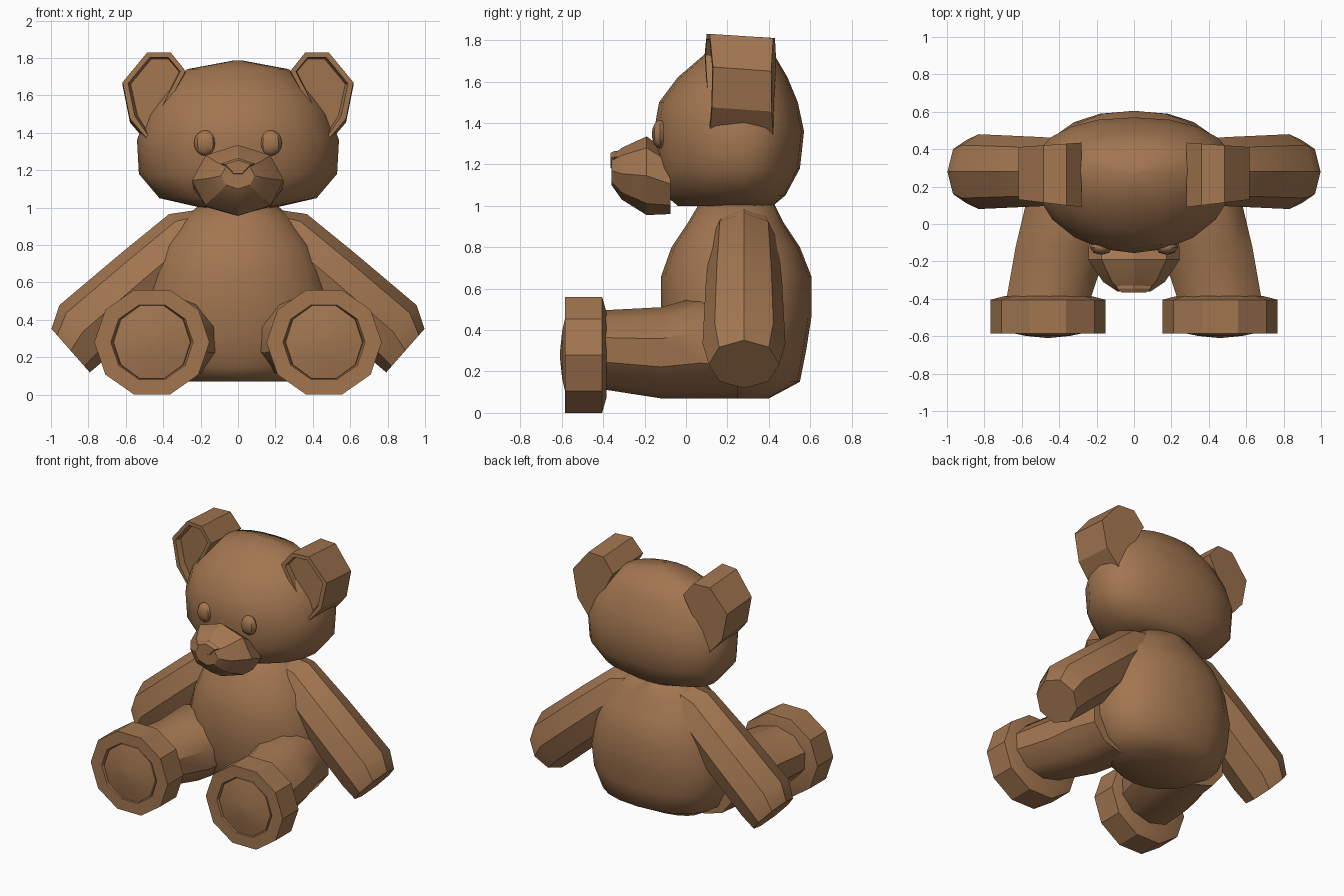
import bpy
import bmesh
from math import cos, sin, tau, radians, copysign
from mathutils import Vector

cube = bpy.data.objects.get("Cube")
if cube:
    bpy.data.objects.remove(cube, do_unlink=True)

COLOUR = (0.36, 0.18, 0.08, 1)
fur = bpy.data.materials.new("brown_fur")
fur.use_nodes = True
fur.diffuse_color = COLOUR
fur.node_tree.nodes["Principled BSDF"].inputs["Base Color"].default_value = COLOUR

X, Y, Z = Vector((1, 0, 0)), Vector((0, 1, 0)), Vector((0, 0, 1))


def finish(name, bm, angle):
    bmesh.ops.recalc_face_normals(bm, faces=bm.faces)
    mesh = bpy.data.meshes.new(name)
    bm.to_mesh(mesh)
    bm.free()
    obj = bpy.data.objects.new(name, mesh)
    bpy.context.collection.objects.link(obj)
    mesh.materials.append(fur)
    bpy.ops.object.select_all(action="DESELECT")
    obj.select_set(True)
    bpy.context.view_layer.objects.active = obj
    if angle:
        bpy.ops.object.shade_smooth_by_angle(angle=radians(angle))


def loft_mesh(rings):
    """Skin a list of equally long point rings and cap both ends."""
    bm = bmesh.new()
    rows = [[bm.verts.new(p) for p in ring] for ring in rings]
    n = len(rows[0])
    for a, b in zip(rows, rows[1:]):
        for i in range(n):
            j = (i + 1) % n
            bm.faces.new((a[i], a[j], b[j], b[i]))
    bm.faces.new(rows[0])
    bm.faces.new(rows[-1])
    return bm


def ellipse(centre, u, v, n, phase=0.0):
    return [Vector(centre) + u * cos(tau * (i + phase) / n) + v * sin(tau * (i + phase) / n)
            for i in range(n)]


def egg(z, rx, front, back, mid, n=20):
    """Horizontal ring with its own front and back radii, a little square behind."""
    ring = []
    for i in range(n):
        c, s = cos(tau * i / n), sin(tau * i / n)
        if s > 0:
            c, s = copysign(abs(c) ** 0.88, c), s ** 0.88
        ring.append((rx * c, mid + s * (back - mid if s > 0 else mid - front), z))
    return ring


# Body and head: height, half width, front, back
body = [(0.07, 0.30, 0.0, 0.40), (0.15, 0.43, -0.06, 0.55), (0.30, 0.50, -0.10, 0.58),
        (0.46, 0.51, -0.12, 0.605), (0.66, 0.46, -0.12, 0.605), (0.80, 0.40, -0.07, 0.55),
        (0.92, 0.31, 0.01, 0.47), (1.02, 0.20, 0.07, 0.42)]
head = [(1.0, 0.20, -0.04, 0.42), (1.05, 0.42, -0.10, 0.48), (1.18, 0.53, -0.14, 0.55),
        (1.36, 0.54, -0.155, 0.57), (1.50, 0.49, -0.13, 0.54), (1.62, 0.42, -0.04, 0.49),
        (1.74, 0.27, 0.10, 0.42), (1.785, 0.03, 0.22, 0.28)]
finish("body", loft_mesh([egg(*r, mid=0.25) for r in body]), 60)
finish("head", loft_mesh([egg(*r, mid=0.28) for r in head]), 60)

# Snout: depth, half width, bottom, top
snout = [(-0.075, 0.24, 0.96, 1.25), (-0.19, 0.245, 0.955, 1.335), (-0.31, 0.165, 1.03, 1.28),
         (-0.36, 0.09, 1.10, 1.24)]
finish("snout", loft_mesh([ellipse((0, y, (lo + hi) / 2), X * w, Z * (hi - lo) / 2, 8)
                           for y, w, lo, hi in snout]), 25)

# Nose
outline = [(-0.09, 1.235), (0, 1.265), (0.09, 1.235), (0.03, 1.17), (-0.03, 1.17)]
finish("nose", loft_mesh([[(x * k, y, 1.22 + (z - 1.22) * k) for x, z in outline]
                          for y, k in ((-0.27, 1), (-0.345, 1), (-0.365, 0.75))]), 0)

EAR = [(0.28, 1.73), (0.36, 1.83), (0.485, 1.83), (0.617, 1.67), (0.578, 1.475), (0.48, 1.36)]

for side, s in (("left", 1), ("right", -1)):
    # Ear tapering outward, with a sunken front panel
    bm = loft_mesh([[(s * x, y + (x - 0.28) * taper, z - drop) for x, z in EAR]
                    for y, taper, drop in ((0.09, 0.12, 0), (0.435, -0.07, 0.02))])
    bmesh.ops.recalc_face_normals(bm, faces=bm.faces)
    panel = min(bm.faces, key=lambda f: f.calc_center_median().y)
    bmesh.ops.inset_region(bm, faces=[panel], thickness=0.03)
    bmesh.ops.inset_region(bm, faces=[panel], thickness=0.01, depth=-0.04)
    finish(side + "_ear", bm, 25)

    # Eye
    bm = bmesh.new()
    bmesh.ops.create_uvsphere(bm, u_segments=8, v_segments=8, radius=1)
    for v in bm.verts:
        v.co = Vector((s * 0.175, -0.125, 1.345)) + v.co * Vector((0.06, 0.04, 0.068))
    finish(side + "_eye", bm, 35)

    # Arm: rings square to the slope, as x, z, half thickness, half depth
    slope = Vector((0.66 * s, 0, 0.75))
    arm = [(0.10, 0.92, 0.10, 0.13), (0.25, 0.83, 0.18, 0.165), (0.50, 0.62, 0.185, 0.185),
           (0.83, 0.335, 0.19, 0.20), (0.895, 0.235, 0.155, 0.17)]
    finish(side + "_arm", loft_mesh([ellipse((s * x, 0.28, z), slope * t, Y * d, 8)
                                     for x, z, t, d in arm]), 30)

    # Leg: depth, centre x, centre z, half width, half height
    leg = [(0.25, 0.32, 0.29, 0.24, 0.22), (0.07, 0.335, 0.317, 0.265, 0.247),
           (-0.12, 0.385, 0.29, 0.26, 0.22), (-0.41, 0.46, 0.305, 0.235, 0.19)]
    finish(side + "_leg", loft_mesh([ellipse((s * x, y, z), X * w, Z * h, 10, 0.5)
                                     for y, x, z, w, h in leg]), 38)

    # Foot disc with a recessed rim
    foot = [(-0.385, 0.23), (-0.405, 0.308), (-0.585, 0.308), (-0.585, 0.22), (-0.565, 0.21)]
    finish(side + "_foot", loft_mesh([ellipse((s * 0.46, y, 0.28), X * r, Z * r * 0.957, 10)
                                      for y, r in foot]), 25)

    # Domed sole pad
    pad = [(-0.56, 0.21), (-0.58, 0.205), (-0.598, 0.12), (-0.609, 0.01)]
    finish(side + "_sole_pad", loft_mesh([ellipse((s * 0.46, y, 0.28), X * r, Z * r, 10)
                                          for y, r in pad]), 40)
